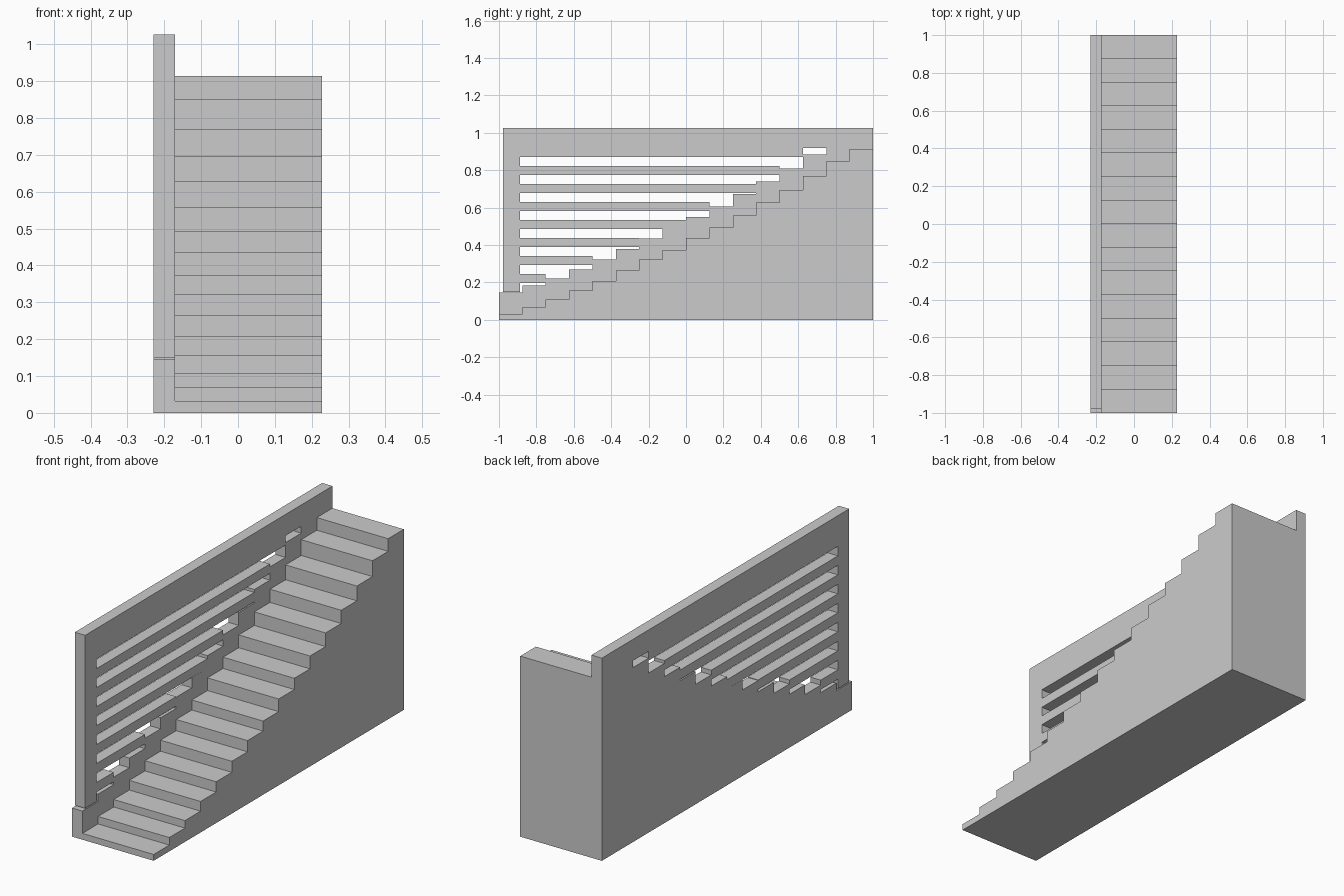
import bpy, bmesh

if "Cube" in bpy.data.objects:
    bpy.data.objects.remove(bpy.data.objects["Cube"])

X0, X1, X2 = -0.229, -0.171, 0.228      # railing wall outside, inside, stair outside
RUN = 0.125
HEIGHTS = [0.032, 0.07, 0.108, 0.157, 0.209, 0.265, 0.322, 0.373,
           0.437, 0.494, 0.559, 0.628, 0.695, 0.77, 0.85, 0.914]
RAIL_Z, TOP_Z = 0.918, 1.026
POST_Y0, POST_Y1 = -0.978, -0.888
CURB = [h + 0.113 for h in HEIGHTS]


def extrude_profile(name, pts, xa, xb):
    """Extrude a closed (y, z) profile from xa to xb."""
    bm = bmesh.new()
    face = bm.faces.new([bm.verts.new((xa, y, z)) for y, z in pts])
    res = bmesh.ops.extrude_face_region(bm, geom=[face], use_keep_orig=True)
    verts = [g for g in res["geom"] if isinstance(g, bmesh.types.BMVert)]
    bmesh.ops.translate(bm, verts=verts, vec=(xb - xa, 0, 0))
    bmesh.ops.recalc_face_normals(bm, faces=bm.faces)
    mesh = bpy.data.meshes.new(name)
    bm.to_mesh(mesh)
    bm.free()
    ob = bpy.data.objects.new(name, mesh)
    bpy.context.collection.objects.link(ob)
    return ob


def board(name, ya, yb, za, zb):
    return extrude_profile(name, [(ya, za), (yb, za), (yb, zb), (ya, zb)], X0, X1)


def stepped(tops):
    """Staircase outline; neighbouring equal heights are merged."""
    pts = [(1, 0), (-1, 0)]
    for i, z in enumerate(tops):
        y = -1 + i * RUN
        if i and z == tops[i - 1]:
            pts[-1] = (y + RUN, z)
        else:
            pts += [(y, z), (y + RUN, z)]
    return pts


# Solid flight of steps
extrude_profile("stair_flight", stepped(HEIGHTS), X1, X2)

# Stepped curb wall following the flight
extrude_profile("curb_wall", stepped([min(z, RAIL_Z) for z in CURB]), X0, X1)

# Top rail and front post
board("top_rail", POST_Y1, 1, RAIL_Z, TOP_Z)
board("front_post", POST_Y0, POST_Y1, 0.15, TOP_Z)

# Horizontal slats, each stopping at the first curb step it meets
for i in range(8):
    z = 0.198 + i * 0.0961
    end = next(-1 + k * RUN for k, c in enumerate(CURB) if c > z)
    top = RAIL_Z if i == 7 else z + 0.048
    board(f"slat_{i + 1}", POST_Y1, end, z, top)
